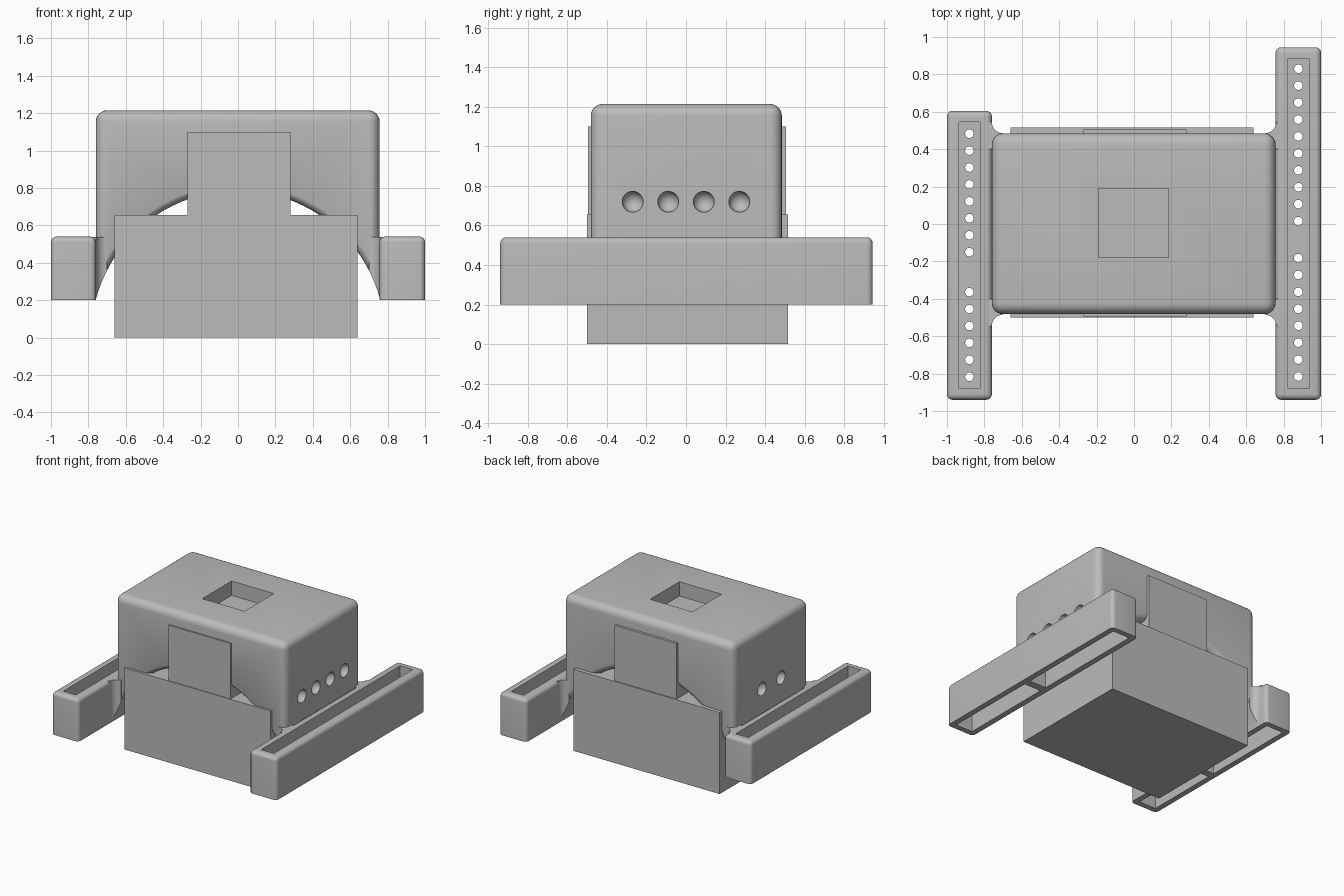
import bpy, bmesh, math
from mathutils import Matrix

if "Cube" in bpy.data.objects:
    bpy.data.objects.remove(bpy.data.objects["Cube"])

grey = bpy.data.materials.new("plain grey")
grey.diffuse_color = (0.5, 0.5, 0.5, 1)
grey.use_nodes = True
grey.node_tree.nodes["Principled BSDF"].inputs["Base Color"].default_value = grey.diffuse_color


def finish(name, bm):
    """Turn a bmesh into a named object."""
    bmesh.ops.recalc_face_normals(bm, faces=bm.faces)
    mesh = bpy.data.meshes.new(name)
    bm.to_mesh(mesh)
    bm.free()
    mesh.materials.append(grey)
    obj = bpy.data.objects.new(name, mesh)
    bpy.context.collection.objects.link(obj)
    return obj


def add_box(bm, x0, x1, y0, y1, z0, z1):
    m = Matrix.Translation(((x0 + x1) / 2, (y0 + y1) / 2, (z0 + z1) / 2))
    m = m @ Matrix.Diagonal((x1 - x0, y1 - y0, z1 - z0, 1))
    bmesh.ops.create_cube(bm, size=1, matrix=m)


def box(name, *dims, bevel=0):
    """Box whose top and upright edges may be rounded; the bottom stays sharp."""
    bm = bmesh.new()
    add_box(bm, *dims)
    if bevel:
        edges = [e for e in bm.edges if max(v.co.z for v in e.verts) > dims[4] + 0.01]
        bmesh.ops.bevel(bm, geom=edges, offset=bevel, segments=6, profile=0.5,
                        affect='EDGES', clamp_overlap=True)
    return finish(name, bm)


def cut(obj, cutter):
    mod = obj.modifiers.new("cut", 'BOOLEAN')
    mod.operation, mod.solver, mod.object = 'DIFFERENCE', 'EXACT', cutter
    bpy.context.view_layer.objects.active = obj
    bpy.ops.object.modifier_apply(modifier=mod.name)
    bpy.data.objects.remove(cutter)


def smooth(obj):
    bpy.ops.object.select_all(action='DESELECT')
    obj.select_set(True)
    bpy.context.view_layer.objects.active = obj
    bpy.ops.object.shade_smooth_by_angle(angle=math.radians(32))


def tunnel(profile, n=96):
    """Cutter turned around the y axis from (y, radius) pairs."""
    bm = bmesh.new()
    rings = [[bm.verts.new((r * math.cos(2 * math.pi * i / n), y, r * math.sin(2 * math.pi * i / n)))
              for i in range(n)] for y, r in profile]
    for a, b in zip(rings, rings[1:]):
        for i in range(n):
            bm.faces.new((a[i], a[(i + 1) % n], b[(i + 1) % n], b[i]))
    bm.faces.new(rings[0])
    bm.faces.new(rings[-1])
    return finish("tunnel_cutter", bm)


# Shell with an arched tunnel whose mouths are rounded outwards
R, F = 0.787, 0.05
shell = box("shell", -0.76, 0.757, -0.482, 0.485, 0.2, 1.215, bevel=0.06)
flare = [(0.485 - F + F * math.sin(a), R + F * (1 - math.cos(a)))
         for a in [math.pi / 2 * i / 6 for i in range(7)]]
half = flare + [(0.6, R + F)]
cut(shell, tunnel([(-y, r) for y, r in reversed(half)] + half))

# Square pocket in the roof
cut(shell, box("pocket_cutter", -0.19, 0.185, -0.18, 0.19, 1.09, 1.4))

# Round dimples in both sides
bm = bmesh.new()
dimples = [(0.757, y) for y in (-0.27, -0.09, 0.09, 0.27)] + [(-0.76, y) for y in (-0.12, 0.12)]
for x, y in dimples:
    bmesh.ops.create_uvsphere(bm, u_segments=24, v_segments=16, radius=0.053,
                              matrix=Matrix.Translation((x, y, 0.72)))
cut(shell, finish("dimple_cutter", bm))
smooth(shell)

# Block filling the tunnel, and the upright key above it
box("tunnel_block", -0.66, 0.64, -0.5, 0.515, 0, 0.655)
box("upright_key", -0.27, 0.28, -0.495, 0.505, 0.6, 1.10)


def rail(name, x0, x1, y0, y1, bar_y, hole_ys):
    """Hollow side rail: slots above and below a pierced web, with one cross bar."""
    obj = box(name, x0, x1, y0, y1, 0.2, 0.54, bevel=0.03)
    mid = (x0 + x1) / 2
    cut(obj, box("slot_cutter", mid - 0.056, mid + 0.056, y0 + 0.06, y1 - 0.06, 0.42, 0.7))
    bm = bmesh.new()
    for a, b in ((y0 + 0.045, bar_y - 0.03), (bar_y + 0.03, y1 - 0.045)):
        add_box(bm, mid - 0.075, mid + 0.075, a, b, 0.1, 0.36)
    cut(obj, finish("under_slot_cutter", bm))
    bm = bmesh.new()
    for y in hole_ys:
        bmesh.ops.create_cone(bm, cap_ends=True, segments=20, radius1=0.023, radius2=0.023,
                              depth=0.2, matrix=Matrix.Translation((mid, y, 0.39)))
    cut(obj, finish("hole_cutter", bm))
    smooth(obj)


STEP = 0.0905
rail("right_rail", 0.757, 1.0, -0.94, 0.945, -0.083,
     [0.83 - STEP * i for i in range(10)] + [-0.182 - STEP * i for i in range(8)])
rail("left_rail", -1.0, -0.76, -0.94, 0.605, -0.257,
     [0.483 - STEP * i for i in range(8)] + [-0.364 - STEP * i for i in range(6)])

# Curved webs joining the shell corners to the rails
arc = [(0.70 + 0.06 * math.cos(a), 0.545 + 0.06 * math.sin(a))
       for a in [-math.pi / 2 + math.pi / 2 * i / 8 for i in range(9)]]
outline = [(0.70, 0.40)] + arc + [(0.78, 0.545), (0.78, 0.40)]
for sx, side in ((1, "right"), (-1, "left")):
    for sy, end in ((1, "back"), (-1, "front")):
        bm = bmesh.new()
        face = bm.faces.new([bm.verts.new((sx * x, sy * y, 0.2)) for x, y in outline])
        top = bmesh.ops.extrude_face_region(bm, geom=[face])["geom"]
        bmesh.ops.translate(bm, vec=(0, 0, 0.338),
                            verts=[v for v in top if isinstance(v, bmesh.types.BMVert)])
        web = finish(f"corner_web_{side}_{end}", bm)
        cut(web, tunnel([(-0.7, R), (0.7, R)]))
        smooth(web)
